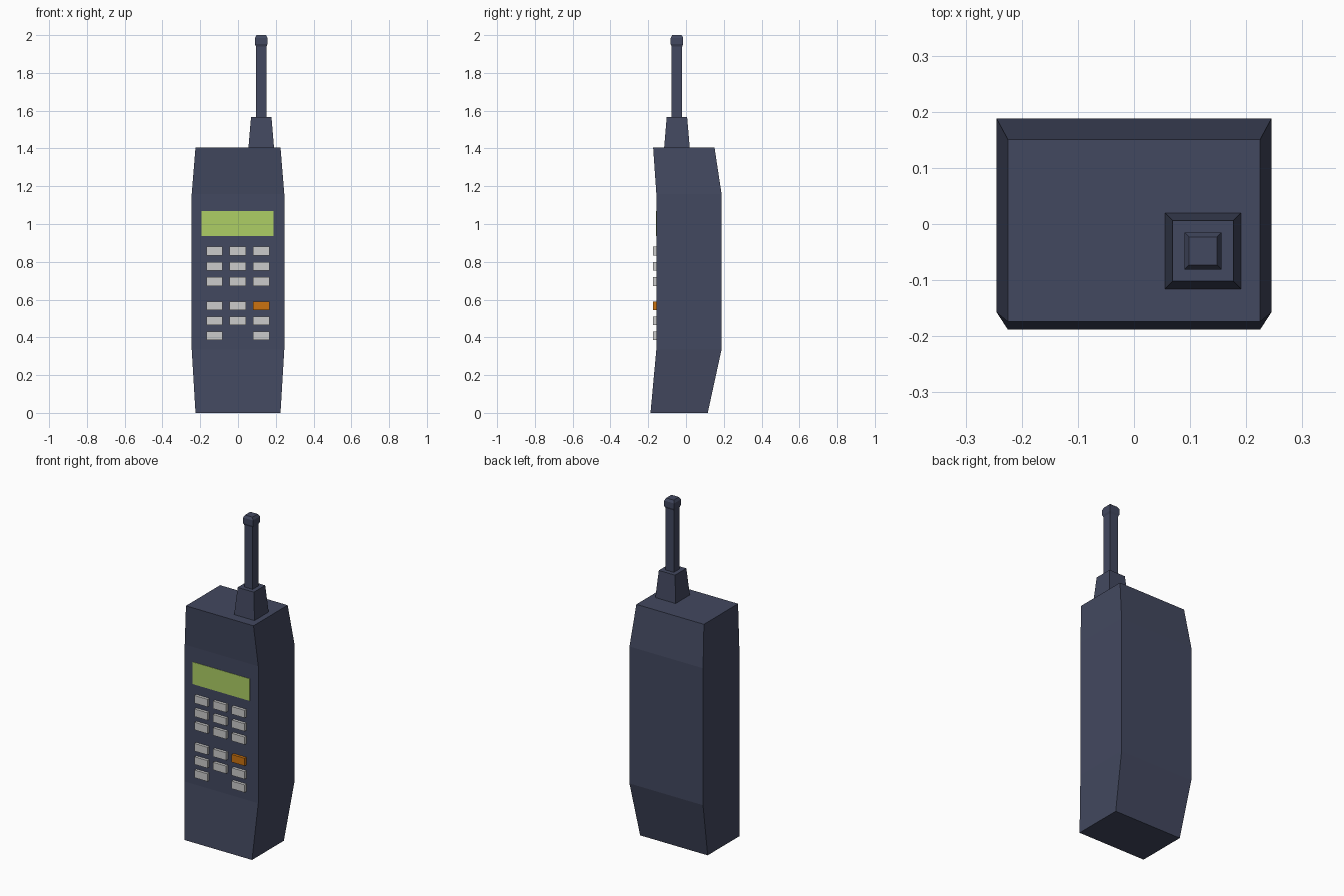
import bpy, bmesh

if "Cube" in bpy.data.objects:
    bpy.data.objects.remove(bpy.data.objects["Cube"])


def material(name, rgb):
    m = bpy.data.materials.new(name)
    m.diffuse_color = (*rgb, 1)
    m.use_nodes = True
    m.node_tree.nodes["Principled BSDF"].inputs["Base Color"].default_value = m.diffuse_color
    return m


def loft(name, sections, mat=None):
    """Solid through rectangles (z, x0, x1, y0, y1), bottom to top."""
    bm = bmesh.new()
    rings = [[bm.verts.new(p) for p in ((x0, y0, z), (x1, y0, z), (x1, y1, z), (x0, y1, z))]
             for z, x0, x1, y0, y1 in sections]
    for a, b in zip(rings, rings[1:]):
        for i in range(4):
            j = (i + 1) % 4
            bm.faces.new((a[i], a[j], b[j], b[i]))
    bm.faces.new(rings[0][::-1])
    bm.faces.new(rings[-1])
    bmesh.ops.recalc_face_normals(bm, faces=bm.faces)
    mesh = bpy.data.meshes.new(name)
    bm.to_mesh(mesh)
    bm.free()
    obj = bpy.data.objects.new(name, mesh)
    bpy.context.collection.objects.link(obj)
    if mat:
        mesh.materials.append(mat)
    return obj


def square(z, half, cx=0.123, cy=-0.048):
    return (z, cx - half, cx + half, cy - half, cy + half)


slate = material("slate", (0.055, 0.065, 0.115))
lime = material("lime", (0.42, 0.62, 0.13))
orange = material("orange", (0.6, 0.17, 0.005))

# Handset body, tapered at both ends
FRONT = -0.157
loft("body", [(0, -0.225, 0.225, -0.188, 0.115),
              (0.335, -0.245, 0.245, FRONT, 0.188),
              (1.16, -0.245, 0.245, FRONT, 0.188),
              (1.405, -0.225, 0.225, -0.174, 0.151)], slate)

# Antenna: tapered socket, rod and chamfered tip
loft("antenna_base", [square(1.40, 0.068), square(1.567, 0.054)], slate)
loft("antenna_rod", [square(1.56, 0.028), square(1.95, 0.028)], slate)
loft("antenna_tip", [square(1.94, 0.028), square(1.952, 0.033),
                     square(1.985, 0.033), square(2.0, 0.025)], slate)

# Display, flush with the front
loft("screen", [(z, -0.192, 0.189, FRONT - 0.002, FRONT + 0.01) for z in (0.937, 1.07)], lime)

# Keypad: two blocks of three rows, with one gap and one orange key
for row, z in enumerate((0.857, 0.776, 0.696, 0.568, 0.488, 0.408)):
    for col, x in enumerate((-0.125, -0.001, 0.123)):
        if (row, col) == (5, 1):
            continue
        loft(f"key_{row}_{col}",
             [(z + s * 0.023, x - 0.043, x + 0.043, -0.174, FRONT + 0.01) for s in (-1, 1)],
             orange if (row, col) == (3, 2) else None)
